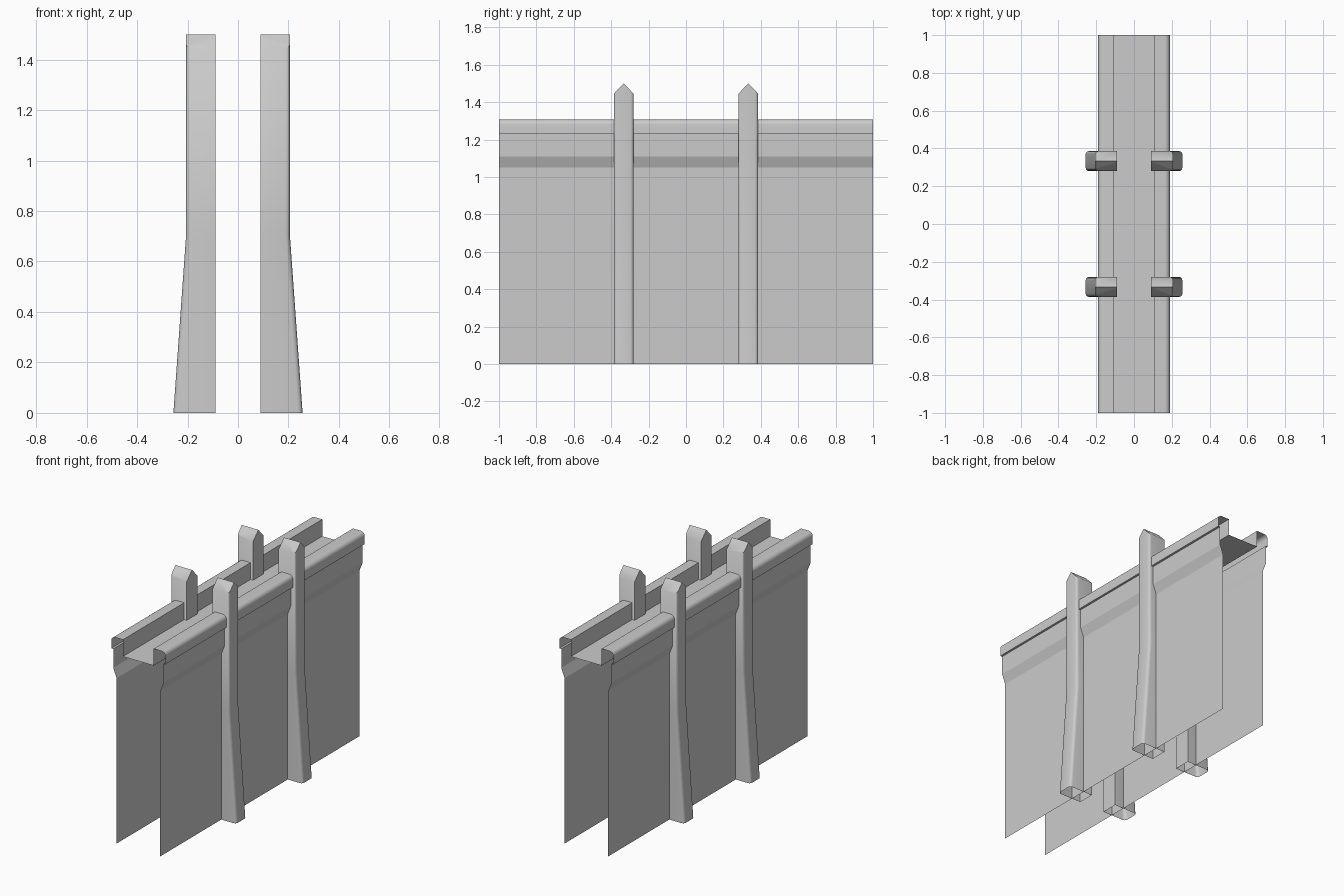
import bpy, bmesh, math

cube = bpy.data.objects.get("Cube")
if cube:
    bpy.data.objects.remove(cube, do_unlink=True)

# Single plain grey
grey = bpy.data.materials.new("stone grey")
grey.use_nodes = True
grey.diffuse_color = (0.6, 0.6, 0.6, 1)
bsdf = next(n for n in grey.node_tree.nodes if n.type == 'BSDF_PRINCIPLED')
bsdf.inputs["Base Color"].default_value = grey.diffuse_color


def finish(name, bm, angle):
    mesh = bpy.data.meshes.new(name)
    bm.to_mesh(mesh)
    bm.free()
    mesh.materials.append(grey)
    obj = bpy.data.objects.new(name, mesh)
    bpy.context.collection.objects.link(obj)
    bpy.ops.object.select_all(action='DESELECT')
    obj.select_set(True)
    bpy.context.view_layer.objects.active = obj
    bpy.ops.object.shade_smooth_by_angle(angle=math.radians(angle))
    return obj


def arc(cx, cy, r, steps):
    """Quarter circle from the +x direction to the +y direction."""
    return [(cx + r * math.cos(a), cy + r * math.sin(a))
            for a in (math.pi / 2 * i / steps for i in range(steps + 1))]


def bridge(bm, a, b, closed=False):
    n = len(a)
    for i in range(n if closed else n - 1):
        j = (i + 1) % n
        bm.faces.new((a[i], a[j], b[j], b[i]))


# Wall shell: side sheet, flare, rounded coping, sunken walkway
half = [(0.153, 0), (0.153, 1.05), (0.176, 1.11), (0.176, 1.23), (0.19, 1.23)]
half += arc(0.163, 1.28, 0.027, 6)
half += [(0.108, 1.307), (0.108, 1.2)]
profile = half + [(-x, z) for x, z in reversed(half)]
bm = bmesh.new()
front, back = [[bm.verts.new((x, y, z)) for x, z in profile] for y in (-1, 1)]
bridge(bm, front, back)
for f in bm.faces:
    f.normal_flip()
bm.normal_update()
# keep the walkway facing up
if max(bm.faces, key=lambda f: f.calc_area() * abs(f.normal.z)).normal.z < 0:
    bmesh.ops.reverse_faces(bm, faces=bm.faces[:])
finish("wall_shell", bm, 20)

# Buttress posts: splayed foot, rounded outer corners, gabled top, open base
W, INNER, R = 0.053, 0.09, 0.018


def outline(outer):
    corner = arc(outer - R, W - R, R, 3)
    side = [(INNER, W)] + corner[::-1]
    return ([(INNER, 0)] + side + [(outer, 0)]
            + [(x, -y) for x, y in reversed(side)])


def post(name, side, cy):
    bm = bmesh.new()
    loops = []
    for z, outer in ((0, 0.256), (0.7, 0.206), (None, 0.206)):
        loops.append([bm.verts.new((side * x, cy + y,
                                    1.5 - 1.04 * abs(y) if z is None else z))
                      for x, y in outline(outer)])
    for a, b in zip(loops, loops[1:]):
        bridge(bm, a, b, closed=True)
    top = loops[-1]
    mid = len(top) // 2
    bm.faces.new(top[:mid + 1])
    bm.faces.new(top[mid:] + top[:1])
    bmesh.ops.recalc_face_normals(bm, faces=bm.faces[:])
    finish(name, bm, 48)


for side, sname in ((1, "left"), (-1, "right")):
    for cy, yname in ((-0.333, "front"), (0.333, "back")):
        post(f"{yname}_{sname}_post", side, cy)
